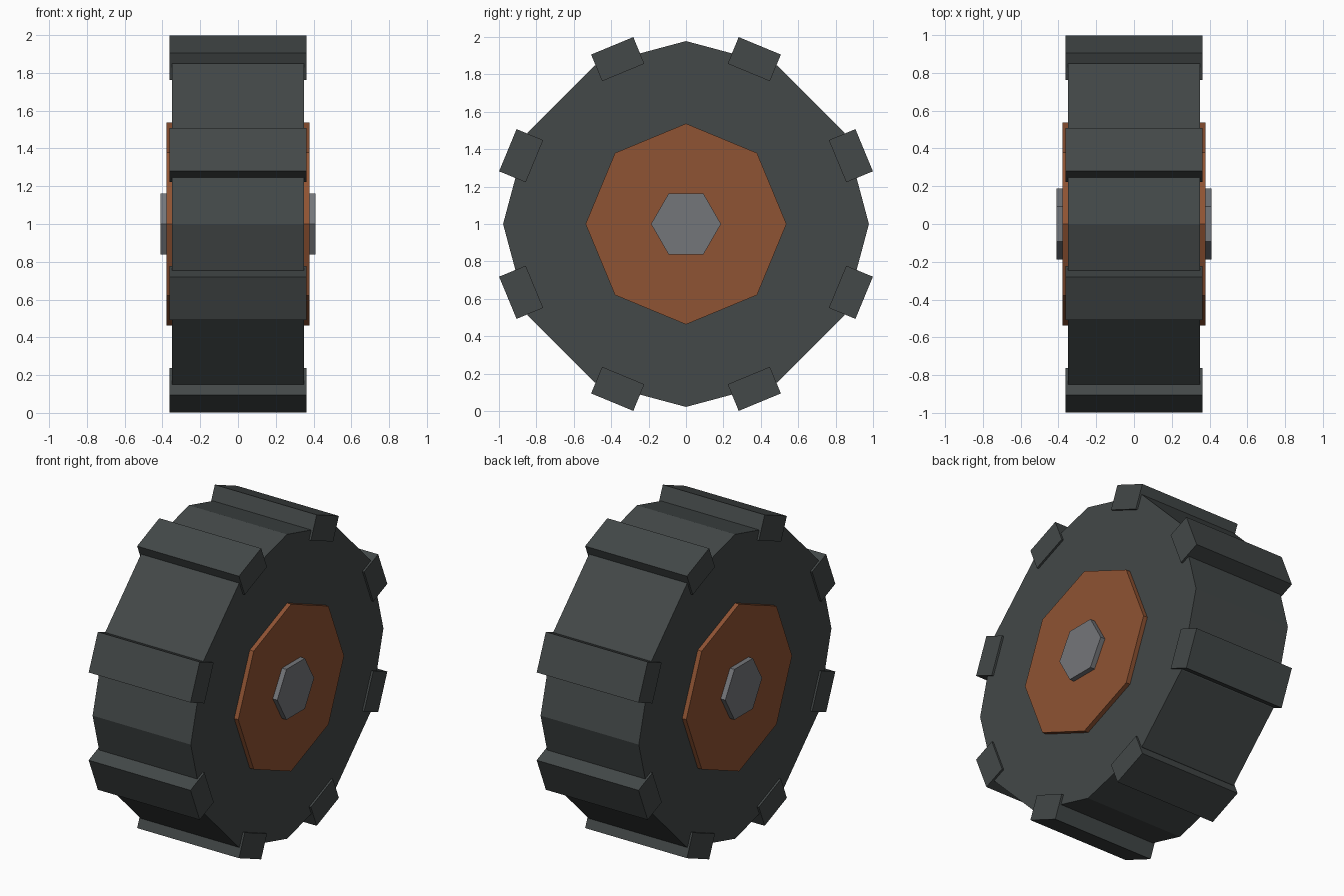
import bpy, math
from mathutils import Matrix

if "Cube" in bpy.data.objects:
    bpy.data.objects.remove(bpy.data.objects["Cube"])


def material(name, rgb):
    # sRGB 0-255 to linear diffuse colour
    m = bpy.data.materials.new(name)
    lin = [((c / 255 + 0.055) / 1.055) ** 2.4 for c in rgb]
    m.diffuse_color = (*lin, 1)
    m.use_nodes = True
    m.node_tree.nodes["Principled BSDF"].inputs["Base Color"].default_value = m.diffuse_color
    return m


rubber = material("dark rubber", (67, 72, 72))
rust = material("rust brown", (143, 83, 51))
steel = material("grey steel", (116, 118, 122))


def prism(name, sides, radius, half_width, mat, turn=0):
    # Flat-sided disc on the x axle, first corner at angle turn from +y
    pts = [(radius * math.cos(turn + 2 * math.pi * i / sides),
            radius * math.sin(turn + 2 * math.pi * i / sides) + 1) for i in range(sides)]
    verts = [(x, y, z) for x in (-half_width, half_width) for y, z in pts]
    faces = [[i, (i + 1) % sides, sides + (i + 1) % sides, sides + i][::-1] for i in range(sides)]
    faces += [list(range(sides))[::-1], list(range(sides, 2 * sides))]
    mesh = bpy.data.meshes.new(name)
    mesh.from_pydata(verts, [], [f if len(f) != 4 else f[::-1] for f in faces])
    mesh.materials.append(mat)
    mesh.validate()
    ob = bpy.data.objects.new(name, mesh)
    bpy.context.collection.objects.link(ob)
    # Make normals point outward
    import bmesh
    bm = bmesh.new()
    bm.from_mesh(mesh)
    bmesh.ops.recalc_face_normals(bm, faces=bm.faces)
    bm.to_mesh(mesh)
    bm.free()
    return ob


# Tyre, hub plate and axle nut run through both sides
prism("tyre", 12, 0.978, 0.349, rubber)
prism("hub_plate", 8, 0.537, 0.378, rust)
prism("axle_nut", 6, 0.187, 0.41, steel)

# Eight tread blocks around the rim
INNER, OUTER = 0.877, 1.031
for i in range(8):
    bpy.ops.mesh.primitive_cube_add(size=1)
    tread = bpy.context.object
    tread.name = f"tread_block_{i + 1}"
    tread.data.materials.append(rubber)
    tread.data.transform(
        Matrix.Translation((0, 0, 1))
        @ Matrix.Rotation(math.radians(22.5 + 45 * i), 4, 'X')
        @ Matrix.Translation((0, 0, (INNER + OUTER) / 2))
        @ Matrix.Diagonal((0.724, 0.244, OUTER - INNER, 1)))
